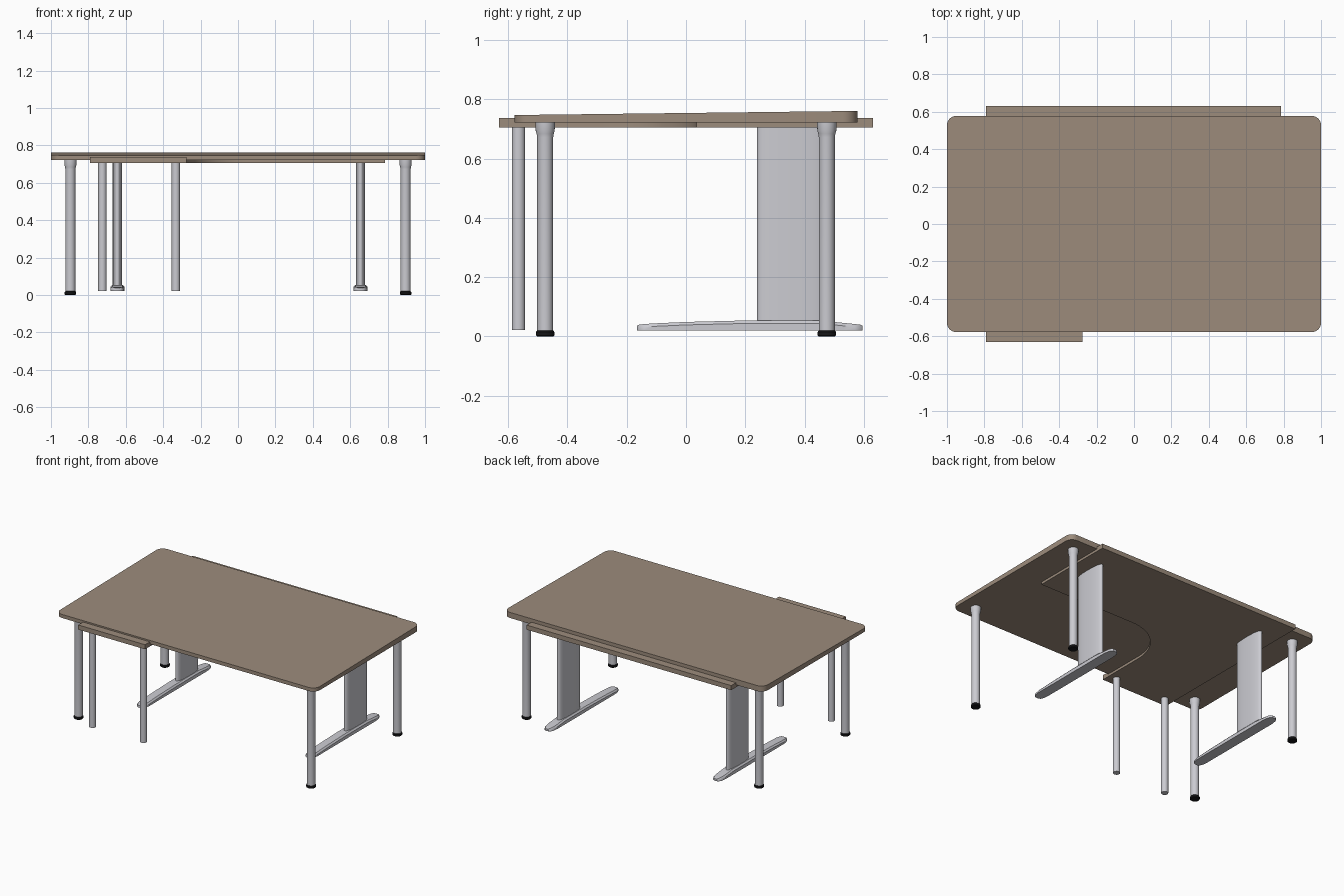
import bpy, bmesh, math

if "Cube" in bpy.data.objects:
    bpy.data.objects.remove(bpy.data.objects["Cube"])


def mat(name, col):
    m = bpy.data.materials.new(name)
    m.diffuse_color = (*col, 1)
    m.use_nodes = True
    m.node_tree.nodes["Principled BSDF"].inputs["Base Color"].default_value = m.diffuse_color
    return m


WOOD = mat("brown wood", (0.335, 0.262, 0.202))
METAL = mat("pale grey metal", (0.60, 0.60, 0.64))
BLACK = mat("black rubber", (0.008, 0.008, 0.009))


def loft(name, rings, material, smooth=True):
    """Bridge equal-length rings of points and cap both ends."""
    bm = bmesh.new()
    vr = [[bm.verts.new(p) for p in r] for r in rings]
    n = len(rings[0])
    for a, b in zip(vr, vr[1:]):
        for i in range(n):
            j = (i + 1) % n
            bm.faces.new((a[i], a[j], b[j], b[i]))
    bm.faces.new(vr[0][::-1])
    bm.faces.new(vr[-1])
    bmesh.ops.recalc_face_normals(bm, faces=bm.faces)
    me = bpy.data.meshes.new(name)
    bm.to_mesh(me)
    bm.free()
    me.materials.append(material)
    ob = bpy.data.objects.new(name, me)
    bpy.context.collection.objects.link(ob)
    if smooth:
        bpy.ops.object.select_all(action='DESELECT')
        ob.select_set(True)
        bpy.context.view_layer.objects.active = ob
        bpy.ops.object.shade_smooth_by_angle(angle=math.radians(35))
    return ob


def arc(cx, cy, r, a0, a1, n):
    return [(cx + r * math.cos(math.radians(a0 + (a1 - a0) * i / n)),
             cy + r * math.sin(math.radians(a0 + (a1 - a0) * i / n))) for i in range(n + 1)]


def lathe(name, x, y, profile, material):
    return loft(name, [[(px, py, z) for px, py in arc(x, y, r, 0, 345, 23)]
                       for r, z in profile], material)


# Large top: rounded rectangle, slightly thicker towards the back
W, D, R = 1.0, 0.578, 0.05
outline = (arc(W - R, D - R, R, 0, 90, 8) + arc(R - W, D - R, R, 90, 180, 8)
           + arc(R - W, R - D, R, 180, 270, 8) + arc(W - R, R - D, R, 270, 360, 8))
loft("main_top", [[(x, y, 0.722) for x, y in outline],
                  [(x, y, 0.754 + 0.012 * y) for x, y in outline]], WOOD)

# Lower corner desk: L shape with a curved inner corner
r = 0.32
lshape = [(0.787, 0.035), (0.787, 0.631), (-0.79, 0.631), (-0.79, -0.631), (-0.275, -0.631)]
lshape += arc(-0.275 + r, 0.035 - r, r, 180, 90, 16)
loft("corner_desk_top", [[(x, y, z) for x, y in lshape] for z in (0.705, 0.737)], WOOD)

# Round corner legs with flared head and rubber foot
for sx, side in ((-1, "left"), (1, "right")):
    for sy, end in ((-1, "front"), (1, "back")):
        x, y = 0.896 * sx, 0.475 * sy
        lathe(f"{end}_{side}_leg", x, y,
              [(0.027, 0.018), (0.027, 0.672), (0.029, 0.684), (0.032, 0.694), (0.033, 0.722)], METAL)
        lathe(f"{end}_{side}_foot", x, y,
              [(0.027, 0.0), (0.031, 0.004), (0.031, 0.015), (0.027, 0.02)], BLACK)

# Thin front posts of the corner desk
for i, x in enumerate((-0.725, -0.332)):
    lathe(f"thin_post_{i + 1}", x, -0.565, [(0.0225, 0.022), (0.0225, 0.705)], METAL)

# T-shaped supports: oval column on a long tapered foot
stations = [(-0.165, 0.012, 0.036), (-0.157, 0.024, 0.040), (-0.14, 0.032, 0.042),
            (-0.11, 0.037, 0.044), (0.0, 0.037, 0.049), (0.2, 0.037, 0.054),
            (0.45, 0.037, 0.054), (0.53, 0.037, 0.046), (0.57, 0.032, 0.042),
            (0.587, 0.024, 0.040), (0.596, 0.012, 0.036)]
for side, cx in (("left", -0.645), ("right", 0.655)):
    rings = []
    for y, w, h in stations:
        m = h - 0.010
        rings.append([(cx - w, y, 0.021), (cx + w, y, 0.021), (cx + w, y, m),
                      (cx + 0.75 * w, y, h), (cx - 0.75 * w, y, h), (cx - w, y, m)])
    loft(f"{side}_support_foot", rings, METAL)
    oval = []
    for i in range(32):
        a = 2 * math.pi * i / 32
        c, s = math.cos(a), math.sin(a)
        oval.append((cx + 0.025 * math.copysign(abs(c) ** 0.8, c),
                     0.357 + 0.117 * math.copysign(abs(s) ** 0.8, s)))
    loft(f"{side}_support_column", [[(x, y, z) for x, y in oval] for z in (0.045, 0.706)], METAL)
